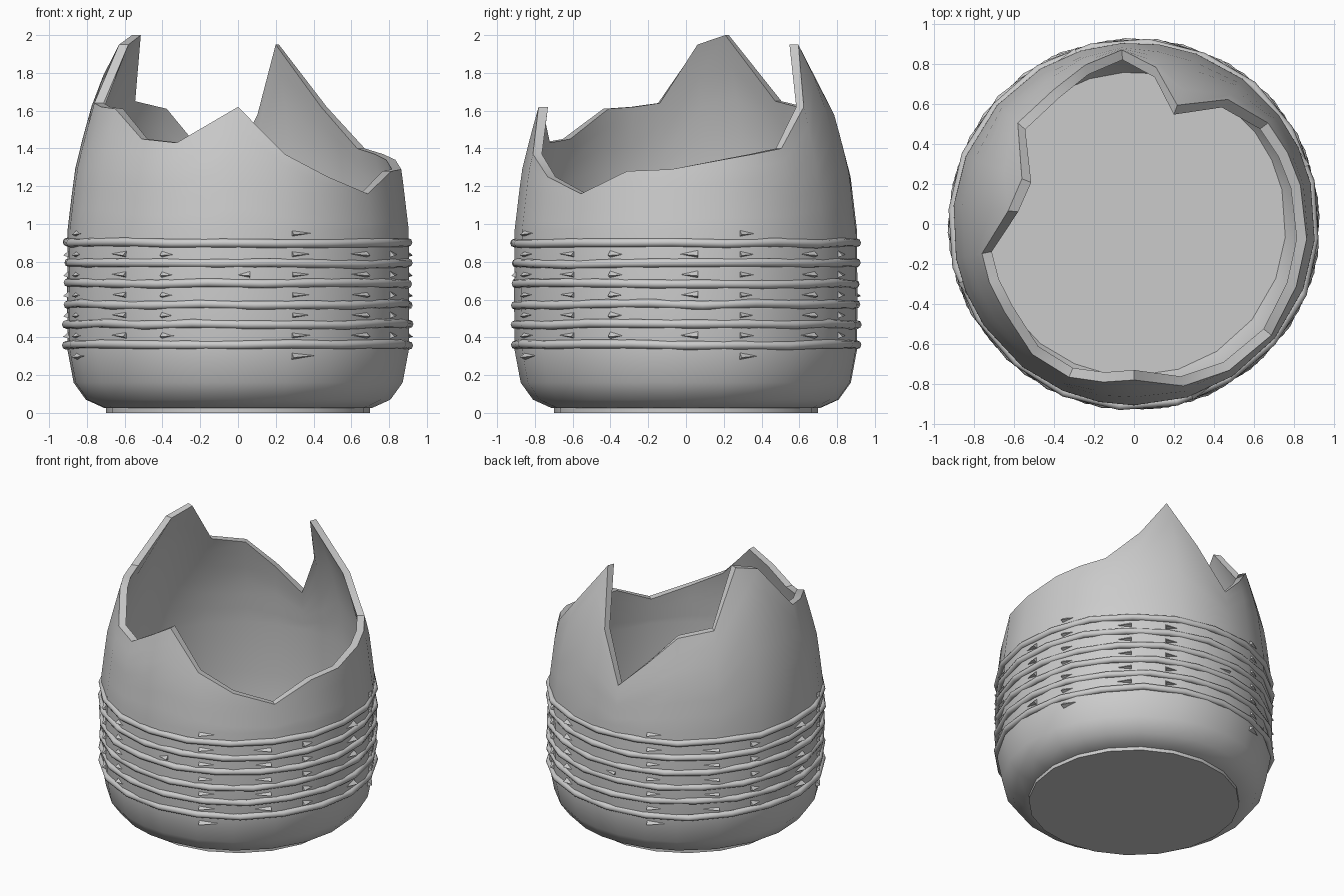
import bpy, bmesh, math, random

if "Cube" in bpy.data.objects:
    bpy.data.objects.remove(bpy.data.objects["Cube"])
random.seed(4)

# Broken rim: (angle in degrees, height)
RIM = [(13, 1.34), (25, 1.37), (37, 1.40), (53, 1.62), (70, 1.95), (82, 1.58), (94, 1.25),
       (107, 1.43), (121, 1.61), (139, 1.65), (158, 2.0), (174, 1.95), (191, 1.64), (202, 1.62),
       (214, 1.61), (232, 1.45), (247, 1.43), (259, 1.53), (270, 1.62), (287, 1.37), (303, 1.25),
       (321, 1.16), (339, 1.28), (355, 1.29)]
# Outer wall profile: (height, radius)
PROFILE = [(0.025, 0.71), (0.07, 0.81), (0.16, 0.875), (0.33, 0.907), (0.6, 0.91), (0.97, 0.907),
           (1.28, 0.87), (1.46, 0.825), (1.64, 0.775), (1.83, 0.70), (2.0, 0.605)]
THICK = 0.05


def radius(z):
    for (z0, r0), (z1, r1) in zip(PROFILE, PROFILE[1:]):
        if z <= z1:
            return r0 + (r1 - r0) * max(0, z - z0) / (z1 - z0)
    return PROFILE[-1][1]


def polar(r, a, z):
    return (r * math.cos(a), r * math.sin(a), z)


def finish(name, bm, angle=None):
    bmesh.ops.recalc_face_normals(bm, faces=bm.faces)
    me = bpy.data.meshes.new(name)
    bm.to_mesh(me)
    bm.free()
    ob = bpy.data.objects.new(name, me)
    bpy.context.collection.objects.link(ob)
    if angle:
        bpy.ops.object.select_all(action='DESELECT')
        ob.select_set(True)
        bpy.context.view_layer.objects.active = ob
        bpy.ops.object.shade_smooth_by_angle(angle=math.radians(angle))
    return ob


def bridge_rings(bm, rings, closed=False):
    pairs = list(zip(rings, rings[1:])) + ([(rings[-1], rings[0])] if closed else [])
    for lo, hi in pairs:
        n = len(lo)
        for i in range(n):
            j = (i + 1) % n
            bm.faces.new((lo[i], lo[j], hi[j], hi[i]))


# Pot wall: outer skin up to the jagged rim, then inner skin down to the floor
bm = bmesh.new()
low = [p[0] for p in PROFILE[:6]]
STEPS = 6


def ring(height, off):
    return [bm.verts.new(polar(radius(height(top)) - off, math.radians(a), max(height(top), 0.06 if off else 0)))
            for a, top in RIM]


heights = [lambda top, z=z: z for z in low]
heights += [lambda top, t=k / STEPS: low[-1] + (top - low[-1]) * t for k in range(1, STEPS + 1)]
rings = [ring(h, 0) for h in heights] + [ring(h, THICK) for h in reversed(heights[1:])]
bridge_rings(bm, rings)
bm.faces.new(rings[0])
bm.faces.new(rings[-1])
finish("pot_body", bm, 35)

# Flat foot disc
bm = bmesh.new()
bmesh.ops.create_cone(bm, cap_ends=True, segments=20, radius1=0.70, radius2=0.70, depth=0.04)
bmesh.ops.translate(bm, vec=(0, 0, 0.02), verts=bm.verts)
finish("foot", bm, 35)

# Six slightly uneven cord rings
CORDS = [0.36, 0.47, 0.575, 0.685, 0.79, 0.90]
for n, z in enumerate(CORDS):
    bm = bmesh.new()
    loops = []
    for i in range(20):
        a = 2 * math.pi * (i + 0.15 * n) / 20
        dz, dr = random.uniform(-.006, .006), random.uniform(-.005, .005)
        loops.append([bm.verts.new(polar(0.908 + dr + 0.023 * math.cos(t), a, z + dz + 0.023 * math.sin(t)))
                      for t in (math.pi * k / 4 for k in range(8))])
    bridge_rings(bm, loops, closed=True)
    finish("cord_ring_%d" % (n + 1), bm, 50)

# Small wedge-shaped chips between the cords
bm = bmesh.new()
gaps = [0.305] + [(a + b) / 2 for a, b in zip(CORDS, CORDS[1:])] + [0.955]
for g, z in enumerate(gaps):
    for i in range(16):
        if g in (0, len(gaps) - 1) and i % 4 != 1:
            continue
        if i % 4 == 0 and random.random() < 0.5:
            continue
        a = math.radians(-90 + 22.5 * i + (-4 if i % 2 else 4))
        a2 = a + math.radians(10 if i % 2 else -10)
        top, bot, tip, tail = [bm.verts.new(p) for p in (
            polar(0.885, a, z + 0.026), polar(0.885, a, z - 0.026),
            polar(0.928, a, z - 0.012), polar(0.89, a2, z))]
        for f in ((top, bot, tip), (top, tip, tail), (tip, bot, tail), (top, tail, bot)):
            bm.faces.new(f)
finish("cord_chips", bm)
